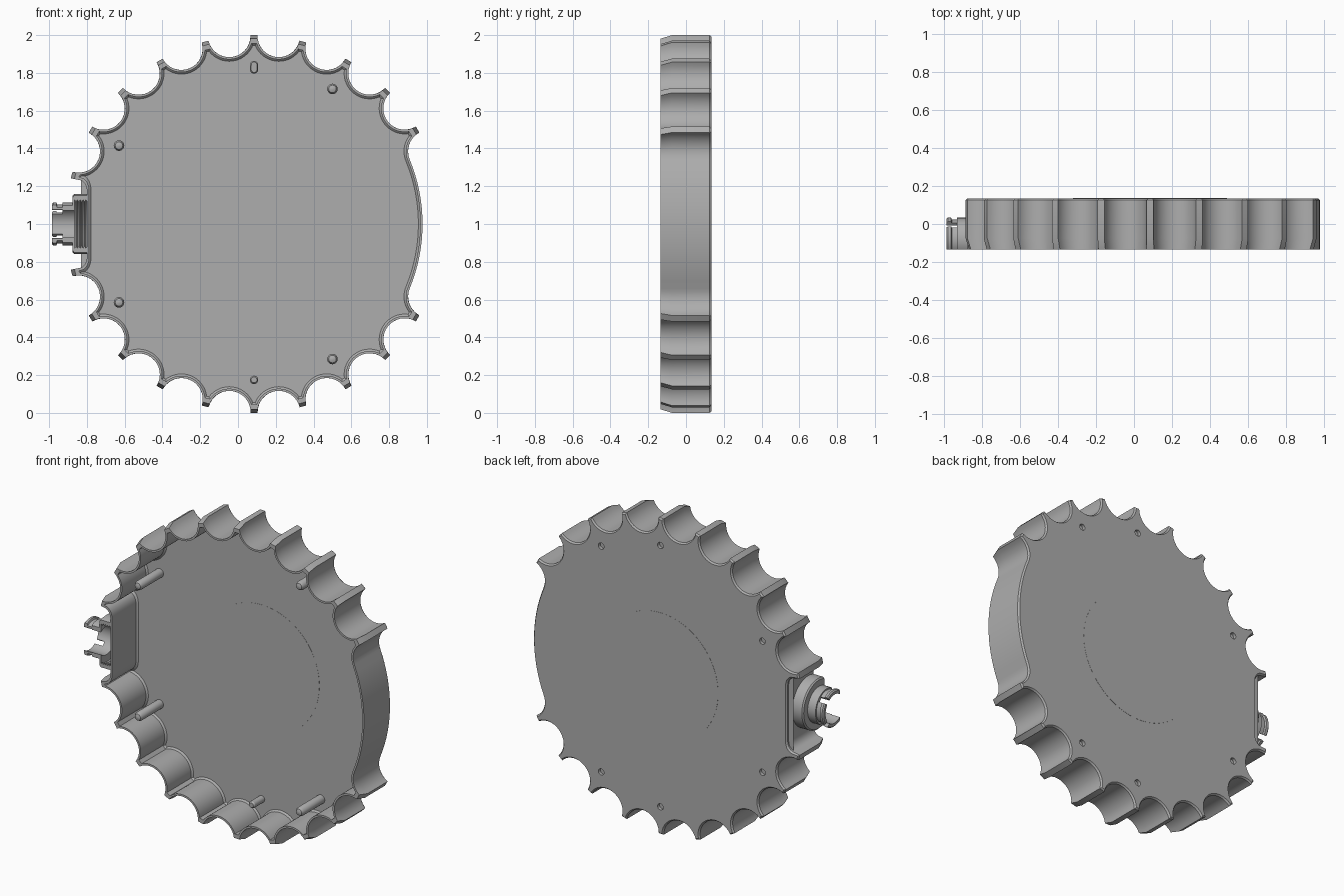
import bpy, bmesh, math
from mathutils import Vector

cube = bpy.data.objects.get("Cube")
if cube:
    bpy.data.objects.remove(cube)

CX, CZ = 0.085, 1.0        # hub centre of the housing
SCALLOP_R = 1.005          # radius on which the scallop centres sit
FRONT, BACK = -0.135, 0.135
INSIDE = 0.115             # inner face of the back plate

grey = bpy.data.materials.new("plain_grey")
grey.use_nodes = True
colour = (0.42, 0.42, 0.42, 1)
grey.diffuse_color = colour
grey.node_tree.nodes["Principled BSDF"].inputs["Base Color"].default_value = colour


def finish(bm, name):
    bmesh.ops.recalc_face_normals(bm, faces=bm.faces)
    mesh = bpy.data.meshes.new(name)
    bm.to_mesh(mesh)
    bm.free()
    mesh.materials.append(grey)
    ob = bpy.data.objects.new(name, mesh)
    bpy.context.collection.objects.link(ob)
    return ob


def smooth(ob):
    bpy.ops.object.select_all(action='DESELECT')
    ob.select_set(True)
    bpy.context.view_layer.objects.active = ob
    bpy.ops.object.shade_smooth_by_angle(angle=math.radians(30))


def polar(angle, r):
    return (CX + r * math.sin(angle), CZ + r * math.cos(angle))


def outline(r, tip, flat_x):
    """Scalloped rim: r = scallop radius, tip = tooth radius."""
    limit = math.acos((SCALLOP_R**2 + r * r - tip * tip) / (2 * SCALLOP_R * r))

    def scallop(deg, start, end, steps):
        mid = math.radians(deg)
        cx, cz = polar(mid, SCALLOP_R)
        pts = []
        for i in range(steps + 1):
            a = limit * (start + (end - start) * i / steps)
            # a = 0 points at the hub, negative a lies before the valley
            t = mid + math.pi - a
            pts.append((cx + r * math.sin(t), cz + r * math.cos(t)))
        return pts

    # upper half, clockwise from the flat side to the long arc
    half = [(flat_x, CZ + 0.18)]
    tx, tz = polar(math.radians(-76), tip)
    corner_z = CZ + 0.235 + (r - 0.113)
    for i in range(1, 6):
        a = math.pi / 2 * i / 5
        half.append((flat_x - 0.05 * (1 - math.cos(a)), CZ + 0.18 + (corner_z - CZ - 0.18) * math.sin(a)))
    half.append((tx, max(tz, corner_z + 0.003)))
    for k in range(9):
        half += scallop(-67.5 + 15 * k, -1, 1, 16)
    half += scallop(67.5, -1, 0, 8)
    base = SCALLOP_R - r
    half += [polar(math.radians(67.5 + 22.5 * i / 8), base) for i in range(1, 8)]
    lower = [(x, 2 * CZ - z) for x, z in reversed(half)]
    return half + [polar(math.pi / 2, base)] + lower


# Open scalloped housing with a back plate
bm = bmesh.new()
levels = [
    (INSIDE, 0.135, 0.945, -0.778),
    (0.105, 0.125, 0.955, -0.788),
    (FRONT, 0.125, 0.955, -0.788),
    (FRONT, 0.113, 0.981, -0.8),
    (-0.075, 0.113, 1.0, -0.8),
    (0.125, 0.113, 1.0, -0.8),
    (BACK, 0.121, 0.992, -0.792),
]
rings = [[bm.verts.new((x, y, z)) for x, z in outline(r, tip, fx)]
         for y, r, tip, fx in levels]
for a, b in zip(rings, rings[1:]):
    n = len(a)
    for i in range(n):
        j = (i + 1) % n
        bm.faces.new((a[i], a[j], b[j], b[i]))
bm.faces.new(rings[0])
bm.faces.new(rings[-1])
housing = finish(bm, "housing")


def lathe(bm, profile, origin, axis, start=0.0, sweep=2 * math.pi, steps=40):
    """Spin a closed (along, radius) profile about the x or y axis."""
    full = sweep > 6.28
    sections = []
    for i in range(steps if full else steps + 1):
        t = start + sweep * i / steps
        c, s = math.cos(t), math.sin(t)
        sections.append([bm.verts.new(Vector(origin) + Vector(
            (u, r * c, r * s) if axis == 'x' else (r * c, u, r * s)))
            for u, r in profile])
    m = len(profile)
    for i in range(steps):
        a, b = sections[i], sections[(i + 1) % len(sections)]
        for k in range(m):
            q = (k + 1) % m
            bm.faces.new((a[k], a[q], b[q], b[k]))
    if not full:
        bm.faces.new(sections[0])
        bm.faces.new(sections[-1])


def rod(bm, x, z, stations, stretch=0.0, steps=20):
    """Capped rod along y from (y, radius) stations, optionally oblong in z."""
    loops = []
    for y, r in stations:
        angles = [2 * math.pi * i / steps for i in range(steps)]
        loops.append([bm.verts.new((x + r * math.cos(t), y, z + r * math.sin(t)
                      + math.copysign(stretch, math.sin(t + 0.01)))) for t in angles])
    for a, b in zip(loops, loops[1:]):
        for i in range(steps):
            j = (i + 1) % steps
            bm.faces.new((a[i], a[j], b[j], b[i]))
    bm.faces.new(loops[0])
    bm.faces.new(loops[-1])


# Bores through the back plate and the port in the flat side
PORT = (0, -0.08, CZ)
long_pegs = [(x, CZ + s * dz) for x, dz in ((-0.63, 0.415), (0.5, 0.715)) for s in (1, -1)]
bm = bmesh.new()
for x, z in long_pegs + [(CX, 0.175), (CX, 1.83)]:
    rod(bm, x, z, [(INSIDE - 0.005, 0.02), (BACK + 0.05, 0.02)])
port = bmesh.ops.create_cone(bm, cap_ends=True, segments=40, radius1=0.138, radius2=0.138, depth=0.1)
for v in port["verts"]:
    v.co = Vector((v.co.z - 0.8, v.co.x + PORT[1], v.co.y + CZ))
cutter = finish(bm, "bore_cutter")
cutter.hide_render = True
cut = housing.modifiers.new("bores", 'BOOLEAN')
cut.object = cutter
cut.solver = 'EXACT'
bpy.context.view_layer.objects.active = housing
housing.select_set(True)
bpy.ops.object.modifier_apply(modifier="bores")
bpy.data.objects.remove(cutter)
smooth(housing)

# Locating pegs inside the housing
for i, (x, z) in enumerate(long_pegs):
    bm = bmesh.new()
    rod(bm, x, z, [(INSIDE, 0.028), (-0.09, 0.028), (-0.105, 0.02), (-0.11, 0.006)])
    smooth(finish(bm, "long_peg_%d" % (i + 1)))
for name, z, r, stretch in (("short_peg", 0.175, 0.022, 0), ("oblong_peg", 1.83, 0.022, 0.012)):
    bm = bmesh.new()
    rod(bm, CX, z, [(INSIDE, r), (0.02, r), (0.01, r * 0.7)], stretch)
    smooth(finish(bm, name))

# Barely raised centre disc
bm = bmesh.new()
rod(bm, CX, CZ, [(INSIDE - 0.001, 0.405), (BACK + 0.001, 0.405)], steps=72)
smooth(finish(bm, "centre_disc"))


def trim_front(bm):
    """Slice away everything in front of the housing rim and close the cut."""
    bmesh.ops.recalc_face_normals(bm, faces=bm.faces)
    geom = bm.verts[:] + bm.edges[:] + bm.faces[:]
    bmesh.ops.bisect_plane(bm, geom=geom, plane_co=(0, FRONT, 0),
                           plane_no=(0, -1, 0), clear_outer=True)
    bmesh.ops.holes_fill(bm, edges=[e for e in bm.edges if e.is_boundary])


# Threaded port collar with a short tube
thread = [(-0.79 - 0.0075 * i, 0.14 if i % 2 == 0 else 0.128) for i in range(11)]
bm = bmesh.new()
lathe(bm, [(-0.93, 0.113), (-0.875, 0.113), (-0.875, 0.152), (-0.867, 0.16), (-0.79, 0.16)]
      + thread + [(-0.865, 0.09), (-0.93, 0.09)], PORT, 'x')
trim_front(bm)
smooth(finish(bm, "port_collar"))

# Snap claws at the end of the tube
claw = [(-0.985, 0.108), (-0.978, 0.115), (-0.962, 0.115), (-0.958, 0.104),
        (-0.925, 0.104), (-0.925, 0.09), (-0.985, 0.09)]
bm = bmesh.new()
for k in range(4):
    lathe(bm, claw, PORT, 'x', math.radians(90 * k - 36), math.radians(72), 10)
trim_front(bm)
smooth(finish(bm, "snap_claws"))
